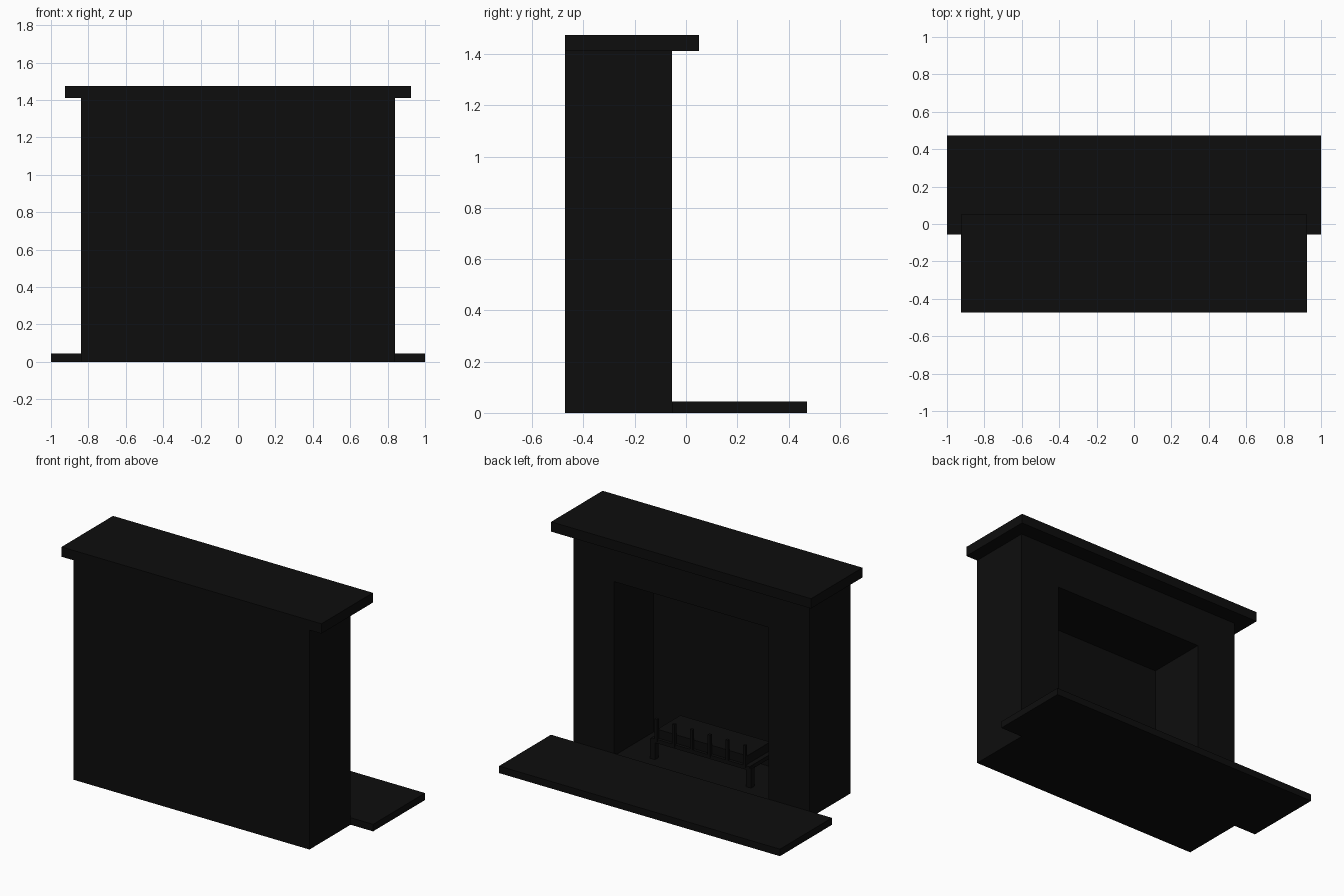
import bpy
import bmesh

if "Cube" in bpy.data.objects:
    bpy.data.objects.remove(bpy.data.objects["Cube"])

black = bpy.data.materials.new("soot_black")
black.diffuse_color = (0.004, 0.004, 0.004, 1)
black.use_nodes = True
black.node_tree.nodes["Principled BSDF"].inputs["Base Color"].default_value = black.diffuse_color


def box(name, x, y, z):
    """Axis-aligned box from (min, max) ranges."""
    bm = bmesh.new()
    bmesh.ops.create_cube(bm, size=1)
    for v in bm.verts:
        for i, (lo, hi) in enumerate((x, y, z)):
            v.co[i] = hi if v.co[i] > 0 else lo
    mesh = bpy.data.meshes.new(name)
    bm.to_mesh(mesh)
    bm.free()
    mesh.materials.append(black)
    ob = bpy.data.objects.new(name, mesh)
    bpy.context.collection.objects.link(ob)
    return ob


FRONT, BACK = -0.055, -0.473

# Chimney breast with the fire opening cut into it
breast = box("chimney_breast", (-0.84, 0.84), (BACK, FRONT), (0, 1.412))
cutter = box("opening_cutter", (-0.55, 0.55), (-0.455, 0.1), (0.03, 1.15))
cut = breast.modifiers.new("opening", 'BOOLEAN')
cut.operation = 'DIFFERENCE'
cut.solver = 'EXACT'
cut.object = cutter
bpy.context.view_layer.objects.active = breast
bpy.ops.object.modifier_apply(modifier=cut.name)
bpy.data.objects.remove(cutter, do_unlink=True)

# Mantel shelf and hearth slab
box("mantel_shelf", (-0.925, 0.925), (BACK, 0.05), (1.412, 1.475))
box("hearth_slab", (-1, 1), (FRONT, 0.473), (0, 0.045))

# Fire grate: tray, coal bed, legs and front spikes
box("grate_tray", (-0.35, 0.35), (-0.43, -0.145), (0.14, 0.165))
box("coal_bed", (-0.32, 0.32), (-0.40, -0.165), (0.165, 0.22))
for x in (-0.342, 0.342):
    for y in (-0.41, -0.165):
        box("grate_leg", (x - 0.018, x + 0.018), (y - 0.018, y + 0.018), (0.03, 0.155))
for i in range(6):
    x = -0.315 + 0.126 * i
    box("grate_spike", (x - 0.009, x + 0.009), (-0.16, -0.142), (0.15, 0.295))
